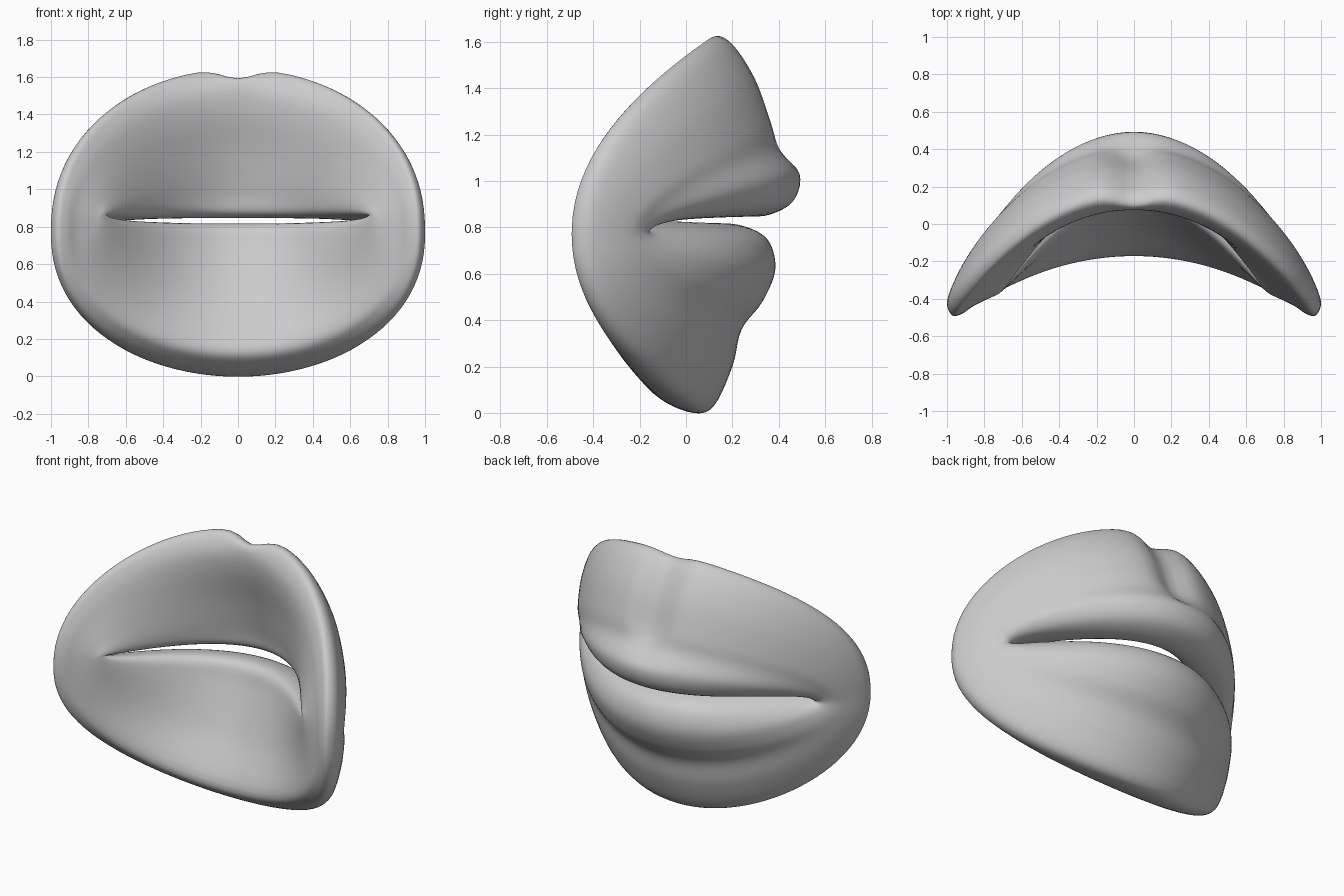
import bpy
import bmesh
from math import sin, cos, pi, exp

SEGMENTS = 112   # points around each ring
STEPS = 5        # interpolated rings between two control rings

# Closed cross-section as control rings: opening, lips, outer skin, rim, inner skin.
# half width, corner z, corner y, top z, top y, bottom z, bottom y, roundness, bow, groove
RINGS = [
    (.70, .86, -.33, .87, .24, .80, .12, 1.2, 2.1, 0),
    (.73, .82, -.23, .85, .34, .81, .23, 1.3, 1.9, 0),
    (.78, .79, -.17, .91, .46, .75, .35, 1.2, 1.8, 0),
    (.83, .78, -.16, 1.03, .49, .62, .385, 1.1, 1.7, 0),
    (.88, .78, -.19, 1.15, .42, .48, .33, 1, 1.7, .4),
    (.93, .77, -.25, 1.27, .39, .36, .24, 1, 1.7, 1),
    (.98, .77, -.35, 1.46, .32, .20, .20, .92, 1.7, 1),
    (1.0, .77, -.43, 1.61, .22, .03, .12, .87, 1.8, .9),
    (.97, .77, -.49, 1.64, .14, .0, .03, .87, 1.8, .8),
    (.92, .78, -.48, 1.54, .08, .06, -.11, .87, 1.8, .1),
    (.86, .79, -.44, 1.40, .09, .16, -.17, .88, 2, 0),
    (.78, .82, -.40, 1.20, .15, .40, -.04, .95, 2.2, 0),
    (.72, .86, -.37, .98, .21, .67, .07, 1.1, 2.3, 0),
]


def blend(a, b, c, d, t):
    """Smooth curve through b and c, with neighbours a and d."""
    return b + t / 2 * (c - a + t * (2 * a - 5 * b + 4 * c - d + t * (3 * (b - c) + d - a)))


def smooth_rings(rings):
    """Fill in rings between the control rings of the closed section."""
    count = len(rings)
    for i in range(count):
        near = [rings[(i + k) % count] for k in (-1, 0, 1, 2)]
        for step in range(STEPS):
            yield [blend(*values, step / STEPS) for values in zip(*near)]


def ring_point(ring, angle):
    width, corner_z, corner_y, top_z, top_y, low_z, low_y, roundness, bow, groove = ring
    x = width * cos(angle)
    rise = abs(sin(angle))
    upper = sin(angle) >= 0
    end_z, end_y = (top_z, top_y) if upper else (low_z, low_y)
    z = corner_z + (end_z - corner_z) * rise ** roundness
    y = corner_y + (end_y - corner_y) * rise ** bow
    if upper:
        # groove down the middle of the upper lip, notching the rim
        dip = groove * exp(-(x / .12) ** 2)
        y -= .05 * dip
        z -= .06 * dip
    return x, y, z


def build_mouth():
    bm = bmesh.new()
    grid = []
    for ring in smooth_rings(RINGS):
        grid.append([bm.verts.new(ring_point(ring, 2 * pi * k / SEGMENTS))
                     for k in range(SEGMENTS)])
    for i, row in enumerate(grid):
        following = grid[(i + 1) % len(grid)]
        for k in range(SEGMENTS):
            n = (k + 1) % SEGMENTS
            bm.faces.new((row[k], row[n], following[n], following[k]))
    bmesh.ops.recalc_face_normals(bm, faces=bm.faces)
    mesh = bpy.data.meshes.new("mouth_shell")
    bm.to_mesh(mesh)
    bm.free()
    obj = bpy.data.objects.new("mouth_shell", mesh)
    bpy.context.collection.objects.link(obj)
    return obj


def make_material(name, colour):
    material = bpy.data.materials.new(name)
    material.use_nodes = True
    material.diffuse_color = colour
    shader = next(n for n in material.node_tree.nodes if n.type == 'BSDF_PRINCIPLED')
    shader.inputs["Base Color"].default_value = colour
    return material


# Remove the default cube
cube = bpy.data.objects.get("Cube")
if cube:
    bpy.data.objects.remove(cube, do_unlink=True)

# Thick curved lips with an open slit
mouth = build_mouth()
mouth.data.materials.append(make_material("light grey", (.6, .6, .6, 1)))
bpy.context.view_layer.objects.active = mouth
mouth.select_set(True)
bpy.ops.object.shade_smooth_by_angle(angle=pi / 3)
